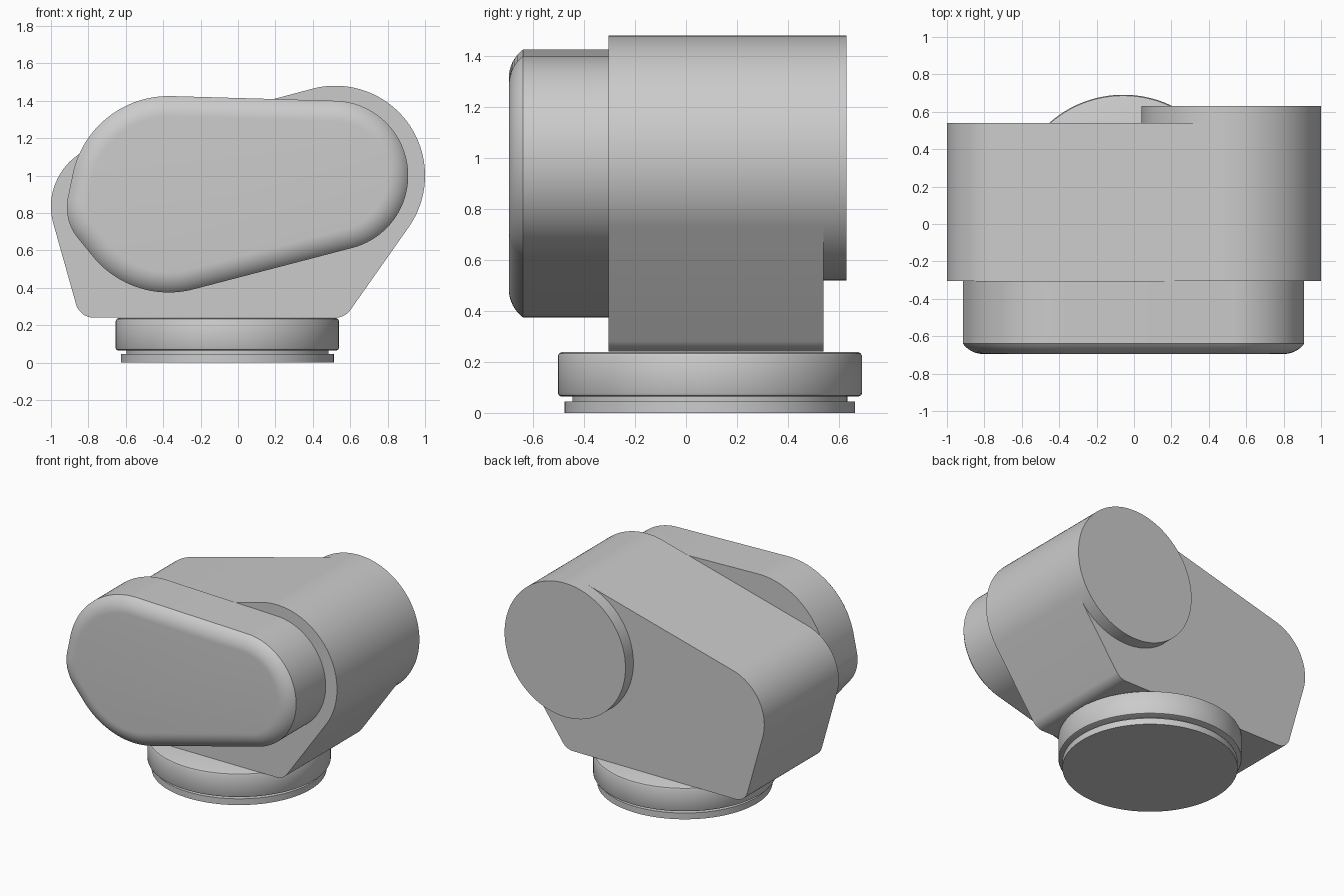
import bpy, bmesh, math

if "Cube" in bpy.data.objects:
    bpy.data.objects.remove(bpy.data.objects["Cube"], do_unlink=True)

grey = bpy.data.materials.new("plain grey")
grey.use_nodes = True
colour = (0.6, 0.6, 0.6, 1)
grey.diffuse_color = colour
bsdf = next(n for n in grey.node_tree.nodes if n.type == "BSDF_PRINCIPLED")
bsdf.inputs["Base Color"].default_value = colour

STEPS = 144


def outline(circles, inset):
    """Rounded outline wrapped tightly around circles (u, v, radius)."""
    points = []
    for i in range(STEPS):
        a = math.tau * (i + 0.5) / STEPS
        c, s = math.cos(a), math.sin(a)
        u, v, r = max(circles, key=lambda k: k[0] * c + k[1] * s + k[2])
        points.append((u + (r - inset) * c, v + (r - inset) * s))
    return points


def loft(name, circles, rings, upright=False):
    """Solid through rings (position along axis, inset); axis is y, or z if upright."""
    bm = bmesh.new()
    loops = []
    for pos, inset in rings:
        loops.append([bm.verts.new((u, v, pos) if upright else (u, pos, v))
                      for u, v in outline(circles, inset)])
    for a, b in zip(loops, loops[1:]):
        for i in range(STEPS):
            j = (i + 1) % STEPS
            bm.faces.new((a[i], a[j], b[j], b[i]))
    bm.faces.new(loops[0])
    bm.faces.new(loops[-1])
    bmesh.ops.recalc_face_normals(bm, faces=bm.faces)
    mesh = bpy.data.meshes.new(name)
    bm.to_mesh(mesh)
    bm.free()
    mesh.materials.append(grey)
    ob = bpy.data.objects.new(name, mesh)
    bpy.context.collection.objects.link(ob)
    bpy.ops.object.select_all(action="DESELECT")
    ob.select_set(True)
    bpy.context.view_layer.objects.active = ob
    bpy.ops.object.shade_smooth_by_angle(angle=math.radians(30))
    return ob


# Housing: three slices sharing one outline
big_end = (0.52, 1.0, 0.48)
housing = [big_end, (-0.663, 0.834, 0.337), (-0.77, 0.34, 0.1), (0.52, 0.34, 0.1)]
for name, y0, y1 in (("front_cover", -0.305, -0.26),
                     ("housing", -0.26, 0.453),
                     ("back_cover", 0.453, 0.54)):
    loft(name, housing, [(y0, 0), (y1, 0)])

# Round cap on the back
loft("back_cap", [big_end], [(0.54, 0), (0.63, 0)])

# Front pod with a rounded front rim
pod = [(0.51, 1.0, 0.4), (-0.655, 0.83, 0.26), (-0.37, 0.9, 0.525)]
radius, rim = 0.1375, 0.11
sweep = math.asin(rim / radius)
rings = [(-0.305, 0)]
for i in range(9):
    a = sweep * (1 - i / 8)
    rings.append((-0.695 + radius * (1 - math.cos(a)), rim - radius * math.sin(a)))
loft("front_pod", pod, rings)

# Round base: foot, neck and collar
cx, cy = -0.057, 0.094
loft("base_foot", [(cx, cy, 0.57)], [(0, 0), (0.045, 0)], True)
loft("base_neck", [(cx, cy, 0.54)], [(0.045, 0), (0.065, 0)], True)
loft("base_collar", [(cx, cy, 0.597)],
     [(0.065, 0.012), (0.069, 0.004), (0.077, 0),
      (0.223, 0), (0.233, 0.005), (0.238, 0.015)], True)
